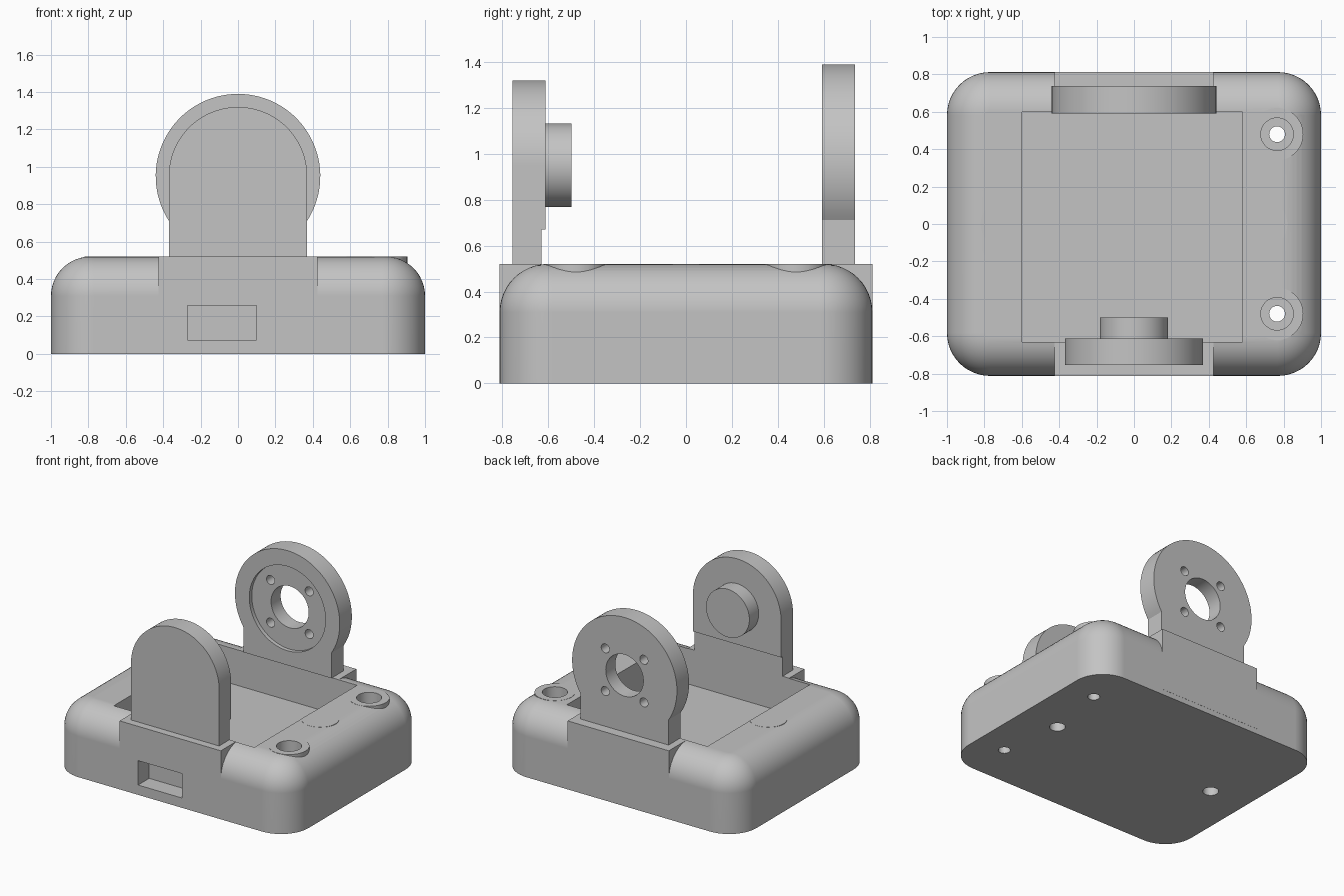
import bpy, bmesh, math
from mathutils import Matrix

cube = bpy.data.objects.get("Cube")
if cube:
    bpy.data.objects.remove(cube, do_unlink=True)

grey = bpy.data.materials.new("light_grey")
grey.use_nodes = True
grey.diffuse_color = (0.55, 0.55, 0.55, 1)
grey.node_tree.nodes["Principled BSDF"].inputs["Base Color"].default_value = grey.diffuse_color

TOP = 0.52      # deck height
AXIS_Z = 0.95   # height of the pivot axis


def to_object(name, bm):
    bmesh.ops.recalc_face_normals(bm, faces=bm.faces)
    mesh = bpy.data.meshes.new(name)
    bm.to_mesh(mesh)
    bm.free()
    mesh.materials.append(grey)
    obj = bpy.data.objects.new(name, mesh)
    bpy.context.collection.objects.link(obj)
    return obj


def loft(name, rings):
    """Skin equal-length rings of points and cap both ends."""
    bm = bmesh.new()
    loops = [[bm.verts.new(p) for p in ring] for ring in rings]
    n = len(loops[0])
    for a, b in zip(loops, loops[1:]):
        for i in range(n):
            j = (i + 1) % n
            bm.faces.new((a[i], a[j], b[j], b[i]))
    bm.faces.new(loops[0])
    bm.faces.new(loops[-1])
    return to_object(name, bm)


def box(name, x0, x1, y0, y1, z0, z1):
    ring = [(x0, y0), (x1, y0), (x1, y1), (x0, y1)]
    return loft(name, [[(x, y, z) for x, y in ring] for z in (z0, z1)])


def prism(name, outline, y0, y1):
    return loft(name, [[(x, y, z) for x, z in outline] for y in (y0, y1)])


def circle(r, n=48):
    return [(r * math.cos(math.tau * i / n), r * math.sin(math.tau * i / n)) for i in range(n)]


def post(name, x, y, r, z0, z1):
    return loft(name, [[(x + u, y + v, z) for u, v in circle(r)] for z in (z0, z1)])


def disc(name, x, z, r, y0, y1):
    return prism(name, [(x + u, z + v) for u, v in circle(r, 64)], y0, y1)


def arch(r, half_width, z_low, n=64):
    """Round-topped outline whose arc meets a straight stem."""
    start = -math.acos(half_width / r)
    sweep = math.pi - 2 * start
    arc = [start + sweep * i / n for i in range(n + 1)]
    pts = [(r * math.cos(a), AXIS_Z + r * math.sin(a)) for a in arc]
    return pts + [(-half_width, z_low), (half_width, z_low)]


def combine(target, tool, operation):
    mod = target.modifiers.new("combine", 'BOOLEAN')
    mod.operation = operation
    mod.solver = 'EXACT'
    mod.object = tool
    bpy.context.view_layer.objects.active = target
    bpy.ops.object.modifier_apply(modifier=mod.name)
    bpy.data.objects.remove(tool, do_unlink=True)


def cut(target, tool):
    combine(target, tool, 'DIFFERENCE')


def rounded_ring(inset, z, corner=0.23, n=12):
    r = corner - inset
    ring = []
    for k, (sx, sy) in enumerate([(1, 1), (-1, 1), (-1, -1), (1, -1)]):
        for i in range(n + 1):
            a = math.pi / 2 * (k + i / n)
            ring.append((sx * (1 - corner) + r * math.cos(a),
                         sy * (0.812 - corner) + r * math.sin(a), z))
    return ring


# Base: rounded tray with a filleted upper edge
fillet = 0.21
rings = [rounded_ring(0, 0)]
for i in range(13):
    a = math.pi / 2 * i / 12
    rings.append(rounded_ring(fillet * (1 - math.cos(a)), TOP - fillet + fillet * math.sin(a)))
base = loft("base", rings)

# Square shoulders under the uprights, and the screw bosses
combine(base, box("shoulder", -0.425, 0.425, -0.813, 0.813, 0.04, TOP + 0.0005), 'UNION')
screws = [(0.765, -0.48), (0.765, 0.48)]
pins = [(-0.69, 0), (0.69, 0)]
for x, y in screws:
    combine(base, post("boss", x, y, 0.14, 0.1, TOP + 0.001), 'UNION')
for x, y in pins:
    combine(base, post("boss", x, y, 0.13, 0.1, TOP + 0.001), 'UNION')

# Pocket, front port, screw holes and blind pin holes
cut(base, box("pocket", -0.6, 0.58, -0.63, 0.6, 0.25, 1))
cut(base, box("port", -0.27, 0.1, -1, -0.68, 0.075, 0.26))
for x, y in screws:
    cut(base, post("hole", x, y, 0.042, -0.1, 1))
    cut(base, post("counterbore", x, y, 0.087, 0.3, 1))
for x, y in pins:
    cut(base, post("pin_hole", x, y, 0.055, -0.1, 0.35))

# Front upright with raised pad and pivot stub
front = prism("front_upright", arch(0.37, 0.37, TOP - 0.02), -0.755, -0.63)
pad = prism("front_pad", arch(0.37, 0.37, 0.67), -0.64, -0.612)
stub = disc("pivot_stub", 0, AXIS_Z, 0.182, -0.63, -0.5)

# Rear upright with recess, centre bore and four bolt holes
rear = prism("rear_upright", arch(0.44, 0.37, TOP), 0.592, 0.737)
cut(rear, disc("recess", 0, AXIS_Z, 0.32, 0.5, 0.622))
cut(rear, disc("bore", 0, AXIS_Z, 0.158, 0.5, 0.9))
for sx in (-1, 1):
    for sz in (-1, 1):
        cut(rear, disc("bolt_hole", sx * 0.162, AXIS_Z + sz * 0.162, 0.034, 0.5, 0.9))

# Smooth shading with crisp edges and flat large faces
for obj in (base, front, pad, stub, rear):
    bpy.ops.object.select_all(action='DESELECT')
    obj.select_set(True)
    bpy.context.view_layer.objects.active = obj
    bpy.ops.object.shade_smooth_by_angle(angle=math.radians(30))
    weighted = obj.modifiers.new("even_normals", 'WEIGHTED_NORMAL')
    weighted.keep_sharp = True
